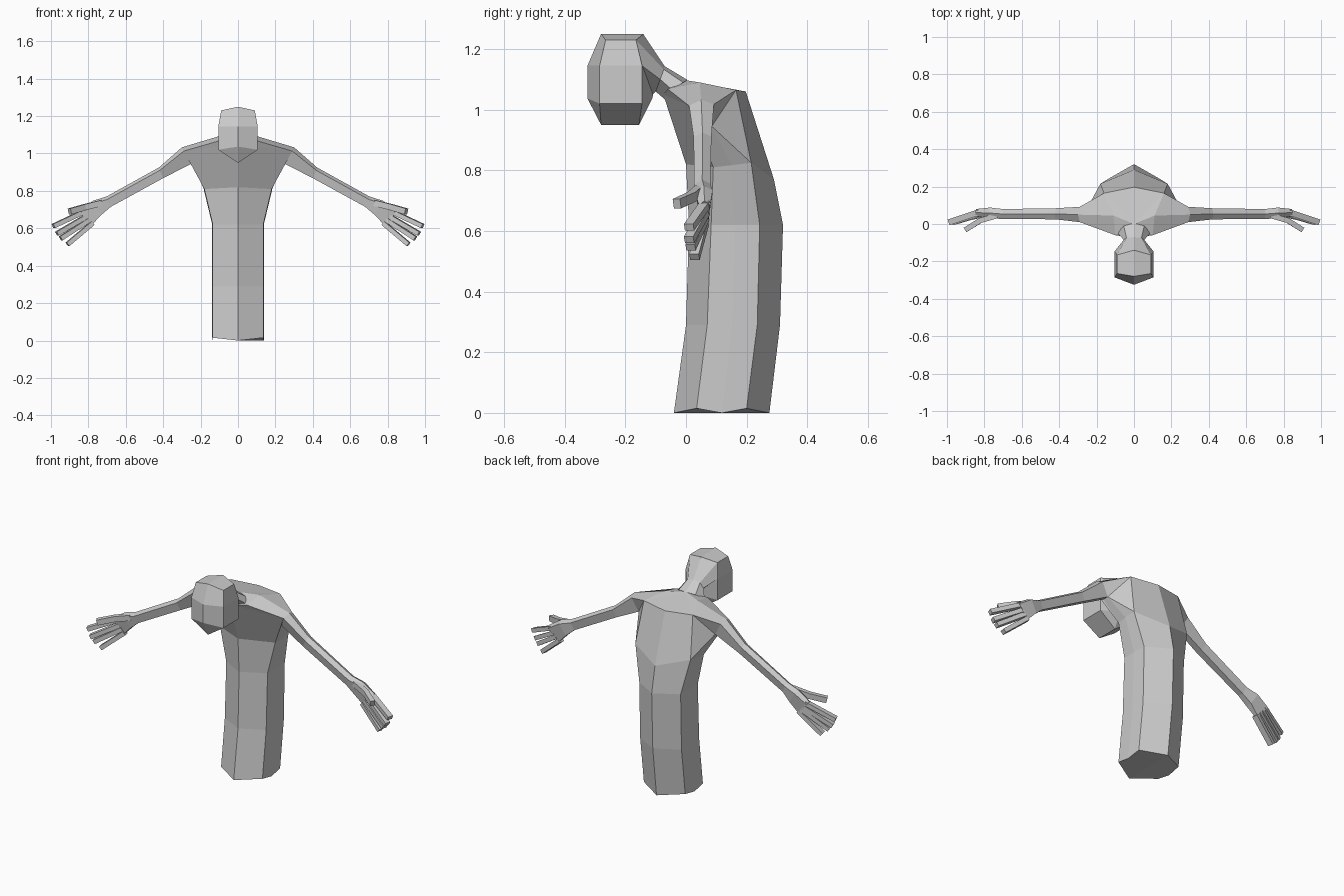
import bpy, bmesh
from mathutils import Vector

if "Cube" in bpy.data.objects:
    bpy.data.objects.remove(bpy.data.objects["Cube"])

gray = bpy.data.materials.new("plain_gray")
gray.diffuse_color = (0.6, 0.6, 0.6, 1)
gray.use_nodes = True
gray.node_tree.nodes["Principled BSDF"].inputs["Base Color"].default_value = gray.diffuse_color


def make(name, faces, mirror=True):
    """Build an object from faces given as point lists, mirrored across x."""
    bm = bmesh.new()
    for f in faces:
        for s in ((1, -1) if mirror else (1,)):
            bm.faces.new([bm.verts.new((p[0] * s, p[1], p[2])) for p in f])
    bmesh.ops.remove_doubles(bm, verts=bm.verts, dist=0.0005)
    bmesh.ops.dissolve_degenerate(bm, edges=bm.edges, dist=0.0005)
    bmesh.ops.recalc_face_normals(bm, faces=bm.faces)
    me = bpy.data.meshes.new(name)
    bm.to_mesh(me)
    bm.free()
    me.materials.append(gray)
    ob = bpy.data.objects.new(name, me)
    bpy.context.collection.objects.link(ob)
    return ob


def loft(rings, closed=True):
    """Quads between successive rings of equal length."""
    n = len(rings[0])
    return [(a[i], a[(i + 1) % n], b[(i + 1) % n], b[i])
            for a, b in zip(rings, rings[1:])
            for i in range(n if closed else n - 1)]


# torso: half rings running front, front side, side, back side, back
def half_ring(z, front, fs, bs, back, lift=0.0):
    x = 0.135
    return [(0, front, z), (x, fs, z + lift), (x + 0.003, (fs + bs) / 2, z),
            (x, bs, z + lift), (0, back, z)]


chest = [(0, 0.0, 0.82), (0.18, 0.09, 0.81), (0.185, 0.15, 0.817),
         (0.18, 0.215, 0.825), (0, 0.29, 0.77)]
rings = [half_ring(0, -0.04, 0.035, 0.2, 0.275, 0.015),
         half_ring(0.29, 0.0, 0.07, 0.235, 0.31),
         half_ring(0.62, 0.01, 0.083, 0.243, 0.32), chest]
F, FS, M, BS, B = chest

# shoulder and collar points
collar_front, collar_side = (0, -0.075, 1.05), (0.1, -0.06, 1.068)
neck_top, neck_side = (0, 0.0, 1.097), (0.11, 0.045, 1.09)
back_mid, back_side = (0, 0.197, 1.06), (0.16, 0.165, 1.065)
sh_front, sh_top, sh_back = (0.29, 0.01, 1.013), (0.3, 0.05, 1.033), (0.29, 0.092, 1.018)
pit_back, pit_front = (0.25, 0.085, 0.945), (0.25, 0.05, 0.945)
shoulder = [sh_front, sh_top, sh_back, pit_back, pit_front]

torso = loft(rings, False) + [
    rings[0],
    (F, FS, sh_front, collar_front), (collar_front, sh_front, collar_side),
    (FS, pit_front, sh_front), (FS, M, pit_back, pit_front), (M, BS, pit_back),
    (BS, back_side, pit_back), (pit_back, back_side, sh_back),
    (B, BS, back_side, back_mid), (back_mid, back_side, neck_top),
    (back_side, sh_back, sh_top, neck_side), (neck_top, back_side, neck_side),
    (neck_top, neck_side, collar_side), (collar_side, neck_side, sh_top, sh_front),
    (neck_top, collar_side, collar_front)]
# the bottom half-face and shoulder ring are shared with the mirrored side and arms
make("torso", torso + [shoulder])

# head: half rings from crown to jaw, with a keel-shaped underside
crown = [(0, -0.28, 1.25), (0.09, -0.265, 1.23), (0.09, -0.165, 1.23), (0, -0.14, 1.25)]
brow = [(0, -0.325, 1.145), (0.105, -0.285, 1.145), (0.105, -0.145, 1.145), (0, -0.1, 1.16)]
cheek = [(0, -0.325, 1.037), (0.105, -0.285, 1.02), (0.105, -0.145, 1.02), (0, -0.11, 1.04)]
chin, nape = (0, -0.28, 0.95), (0, -0.155, 0.95)
make("head", loft([crown, brow, cheek], False) + [
    crown, (cheek[0], cheek[1], chin), (cheek[1], cheek[2], nape, chin),
    (cheek[2], cheek[3], nape)])

# neck: flares into the head and the collar
neck = [[(0, -0.14, 1.248), (0.088, -0.163, 1.228), (0.103, -0.145, 1.145), (0, -0.115, 1.045)],
        [(0, -0.07, 1.143), (0.04, -0.073, 1.133), (0.055, -0.085, 1.1), (0, -0.1, 1.06)],
        [(0, 0.005, 1.098), (0.055, -0.01, 1.09), (0.09, -0.045, 1.065), (0, -0.065, 1.03)]]
make("neck", loft(neck, False) + [neck[0], neck[-1]])


# arm: five-sided sections, the lower edge offset along the limb
def arm_ring(x, z, y0, y1, low_x, low_z):
    return [(x, y0, z - 0.016), (x + 0.003, (y0 + y1) / 2, z), (x, y1, z - 0.014),
            (low_x, y1 - 0.01, low_z), (low_x, y0 + 0.01, low_z)]


arm = [shoulder,
       arm_ring(0.42, 0.925, 0.025, 0.084, 0.40, 0.868),
       arm_ring(0.70, 0.77, 0.027, 0.08, 0.68, 0.715),
       arm_ring(0.77, 0.748, 0.03, 0.088, 0.73, 0.672),
       arm_ring(0.845, 0.70, 0.042, 0.08, 0.785, 0.615)]
make("arms", loft(arm) + [arm[0], arm[-1]])


# fingers: square tubes along short paths
def finger(name, path, half_w, half_h):
    pts = [Vector(p) for p in path]
    secs = []
    for i, p in enumerate(pts):
        d = (pts[min(i + 1, len(pts) - 1)] - pts[max(i - 1, 0)]).normalized()
        side = d.cross(Vector((0, 0, 1))).normalized()
        up = side.cross(d)
        secs.append([p + side * half_w * a + up * half_h * b
                     for a, b in ((1, 1), (-1, 1), (-1, -1), (1, -1))])
    make(name, loft(secs) + [secs[0], secs[-1]])


bases = [(0.825, 0.064, 0.688), (0.81, 0.062, 0.664),
         (0.795, 0.06, 0.645), (0.778, 0.058, 0.627)]
tips = [(0.987, 0.01, 0.612), (0.968, 0.01, 0.571),
        (0.948, 0.015, 0.546), (0.912, 0.028, 0.514)]
names = ["index_fingers", "middle_fingers", "ring_fingers", "little_fingers"]
for name, b, t in zip(names, bases, tips):
    finger(name, [b, t], 0.016, 0.012)
finger("thumbs", [(0.73, 0.045, 0.735), (0.82, 0.02, 0.713), (0.9, -0.03, 0.69)], 0.014, 0.016)
